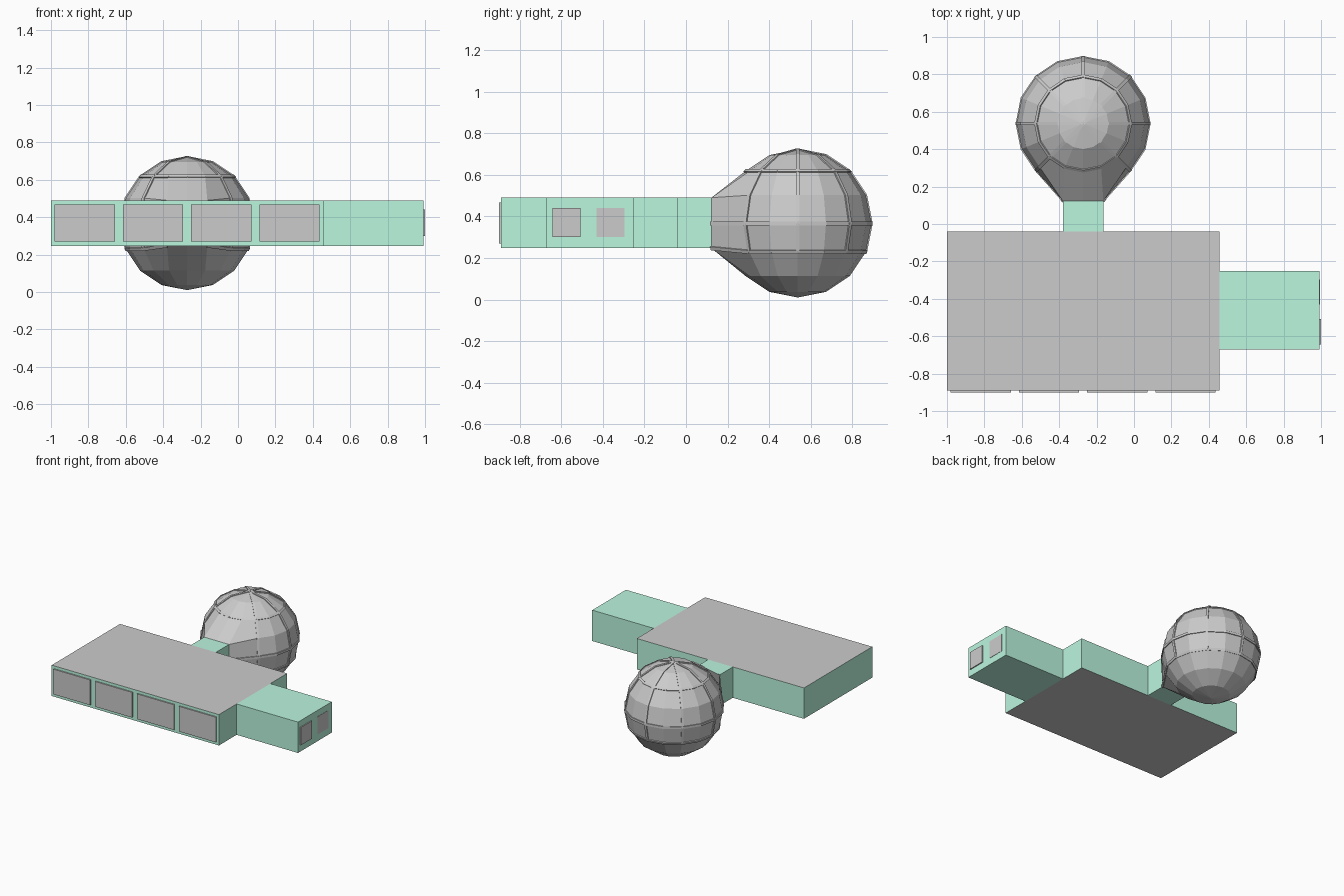
import bpy, bmesh
from math import sin, cos, radians
from mathutils import Vector

if "Cube" in bpy.data.objects:
    bpy.data.objects.remove(bpy.data.objects["Cube"])

Z0, Z1 = 0.247, 0.49            # floor and ceiling of all rooms
C, R = Vector((-0.272, 0.537, 0.366)), 0.356
STEP = 22.5

green = bpy.data.materials.new("green_wall")
green.diffuse_color = (0.5, 0.93, 0.74, 1)
green.use_nodes = True
green.node_tree.nodes["Principled BSDF"].inputs["Base Color"].default_value = green.diffuse_color


def finish(bm, name, mat=None):
    bmesh.ops.recalc_face_normals(bm, faces=bm.faces)
    me = bpy.data.meshes.new(name)
    bm.to_mesh(me)
    bm.free()
    ob = bpy.data.objects.new(name, me)
    bpy.context.collection.objects.link(ob)
    if mat:
        me.materials.append(mat)
    return ob


def box(name, lo, hi, mat=None, open_ends=False):
    lo, hi = Vector(lo), Vector(hi)
    bm = bmesh.new()
    bmesh.ops.create_cube(bm, size=1)
    for v in bm.verts:
        v.co = (lo + hi) / 2 + v.co * (hi - lo)
    if open_ends:
        bm.normal_update()
        caps = [f for f in bm.faces if abs(f.normal.z) > 0.9]
        bmesh.ops.delete(bm, geom=caps, context='FACES_ONLY')
    return finish(bm, name, mat)


def sheet(name, x0, x1, y0, y1, z):
    bm = bmesh.new()
    bm.faces.new([bm.verts.new((x, y, z)) for x, y in
                  ((x0, y0), (x1, y0), (x1, y1), (x0, y1))])
    ob = finish(bm, name)
    if (ob.data.polygons[0].normal.z > 0) != (z > C.z):
        ob.data.flip_normals()


# Main hall: green walls, grey roof and floor
box("main_walls", (-1, -0.89, Z0), (0.457, -0.04, Z1), green, True)
sheet("roof", -1, 0.457, -0.89, -0.04, Z1)
sheet("floor", -1, 0.457, -0.89, -0.04, Z0)

# Side wing and corridor to the dome
box("side_wing", (0.457, -0.67, Z0), (0.992, -0.25, Z1), green)
box("corridor", (-0.38, -0.04, Z0), (-0.164, 0.122, Z1), green)

# Windows
for i in range(4):
    x = -0.98 + i * 0.365
    box(f"front_window_{i + 1}", (x, -0.9, 0.27), (x + 0.322, -0.88, 0.468))
box("wing_window_1", (0.98, -0.643, 0.30), (1.0, -0.508, 0.44))
box("wing_window_2", (0.98, -0.43, 0.30), (0.994, -0.296, 0.44))


# Sphere room: 16 x 8 ball whose front patch is drawn out to the corridor
def in_patch(i, j):
    return abs(i) <= 1 and (j + 4 + 1) % 16 <= 2


def point(i, j):
    """Ball vertex at latitude step i (-4..4) and longitude step j."""
    la, lo = radians(i * STEP), radians(j * STEP)
    if in_patch(i, j):
        side = (j + 4) % 16
        side = side - 16 if side > 8 else side
        z = (Z0, C.z, Z1)[i + 1]
        return Vector((C.x + side * 0.108, 0.122, z))
    return C + R * Vector((cos(la) * cos(lo), cos(la) * sin(lo), sin(la)))


bm = bmesh.new()
for i in range(-4, 4):
    for j in range(16):
        bm.faces.new([bm.verts.new(point(*k)) for k in
                      ((i, j), (i, j + 1), (i + 1, j + 1), (i + 1, j))])
bmesh.ops.remove_doubles(bm, verts=bm.verts, dist=1e-4)
bmesh.ops.dissolve_degenerate(bm, dist=1e-4, edges=bm.edges)
finish(bm, "sphere_room")


# Raised seams along the ball edges
def rib(bm, ka, kb, w=0.009, h=0.005):
    if in_patch(*ka) and in_patch(*kb):
        return
    a, b = point(*ka), point(*kb)
    na, nb = (a - C).normalized(), (b - C).normalized()
    s = (b - a).cross(na + nb).normalized() * w
    ends = [[bm.verts.new(p + s * u + n * d) for u, d in
             ((-1, -h), (1, -h), (1, h), (-1, h))] for p, n in ((a, na), (b, nb))]
    bm.faces.new(ends[0])
    bm.faces.new(ends[1])
    for k in range(4):
        m = (k + 1) % 4
        bm.faces.new((ends[0][k], ends[0][m], ends[1][m], ends[1][k]))


bm = bmesh.new()
for i in (-1, 0, 2):
    for j in range(16):
        rib(bm, (i, j), (i, j + 1))
for j in range(0, 16, 2):
    if j != 12:
        for i in range(-1, 4):
            rib(bm, (i, j), (i + 1, j))
finish(bm, "sphere_ribs")
